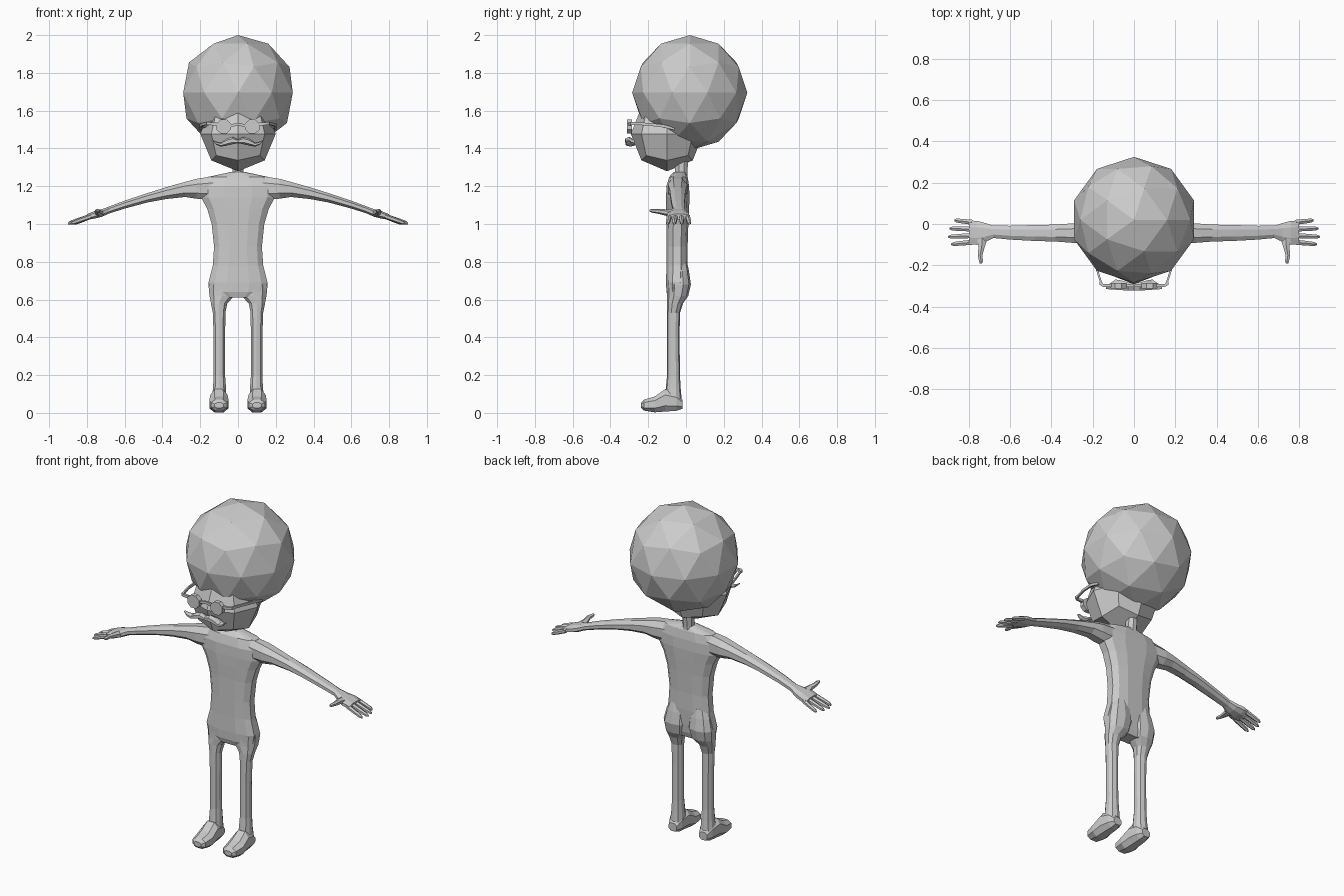
import bpy, bmesh, math
from mathutils import Vector

grey = bpy.data.materials.new("light_grey")
grey.diffuse_color = (0.6, 0.6, 0.6, 1)


def finish(bm, name, mirror=False):
    bmesh.ops.recalc_face_normals(bm, faces=bm.faces)
    me = bpy.data.meshes.new(name)
    bm.to_mesh(me)
    bm.free()
    me.materials.append(grey)
    ob = bpy.data.objects.new(name, me)
    bpy.context.collection.objects.link(ob)
    if mirror:
        ob.modifiers.new("Mirror", 'MIRROR').use_axis[0] = True
    return ob


def loft(name, axis, rows, n=8, p=2.0, mirror=False):
    """Rows are (position on axis, low/high of first cross axis, low/high of second)."""
    bm = bmesh.new()
    rings = []

    def put(t, a, b):
        return {'x': (t, a, b), 'y': (a, t, b), 'z': (a, b, t)}[axis]

    for t, a0, a1, b0, b1 in rows:
        ring = []
        for i in range(n):
            ang = 2 * math.pi * (i + 0.5) / n
            c, s = math.cos(ang), math.sin(ang)
            a = math.copysign(abs(c) ** (2 / p), c)
            b = math.copysign(abs(s) ** (2 / p), s)
            ring.append(bm.verts.new(put(t, (a0 + a1 + a * (a1 - a0)) / 2,
                                         (b0 + b1 + b * (b1 - b0)) / 2)))
        rings.append(ring)
    for r, q in zip(rings, rings[1:]):
        for i in range(n):
            j = (i + 1) % n
            bm.faces.new((r[i], r[j], q[j], q[i]))
    bm.faces.new(rings[0])
    bm.faces.new(rings[-1])
    return finish(bm, name, mirror)


# Round hair
bm = bmesh.new()
bmesh.ops.create_icosphere(bm, subdivisions=2, radius=0.305)
bmesh.ops.translate(bm, verts=bm.verts, vec=(0, 0.02, 1.695))
finish(bm, "round_hair")

# Head: a cube split once and pushed out to a ball
bm = bmesh.new()
bmesh.ops.create_cube(bm, size=2)
bmesh.ops.subdivide_edges(bm, edges=bm.edges, cuts=1, use_grid_fill=True)
for v in bm.verts:
    d = v.co.normalized()
    v.co = Vector((d.x * 0.2, -0.1 + d.y * 0.192, 1.477 + d.z * 0.198))
finish(bm, "head")

# Neck and torso
loft("neck", 'z', [(1.23, -.045, .045, -.08, .01), (1.275, -.032, .032, -.06, .01),
                   (1.34, -.03, .03, -.06, .015)])
loft("torso", 'z', [
    (0.61, -.10, .10, -.095, -.01), (0.64, -.15, .15, -.105, 0),
    (0.69, -.16, .16, -.107, .005), (0.78, -.137, .137, -.105, .01),
    (0.88, -.13, .13, -.105, .01), (1.0, -.143, .143, -.105, .014),
    (1.08, -.167, .167, -.107, .018), (1.14, -.20, .20, -.107, .02),
    (1.2, -.205, .205, -.105, .018), (1.25, -.16, .16, -.09, .01),
    (1.275, -.04, .04, -.065, -.005)], n=12, p=2.7)

# Arms with the palm
loft("arm", 'x', [
    (0.10, -.09, .005, 1.12, 1.263), (0.22, -.10, .012, 1.13, 1.243),
    (0.28, -.096, .008, 1.14, 1.226), (0.38, -.088, 0, 1.13, 1.197),
    (0.48, -.085, -.002, 1.112, 1.165), (0.60, -.078, -.006, 1.08, 1.125),
    (0.68, -.07, -.006, 1.055, 1.095), (0.72, -.09, .008, 1.037, 1.08),
    (0.76, -.105, .02, 1.027, 1.07), (0.80, -.10, .02, 1.022, 1.053)],
    n=8, p=2.2, mirror=True)

# Fingers: root y, tip y, tip x
for k, (y0, y1, tip) in enumerate([(.008, .018, .87), (-.024, -.022, .893),
                                   (-.056, -.062, .90), (-.088, -.098, .885)]):
    rows = []
    for f, r in ((0, .014), (.55, .013), (.88, .011), (1, .005)):
        x, y, z = .78 + (tip - .78) * f, y0 + (y1 - y0) * f, 1.04 - .037 * f
        rows.append((x, y - r, y + r, z - r, z + r))
    loft(f"finger_{k + 1}", 'x', rows, n=6, mirror=True)
loft("thumb", 'y', [(-.07, .705, .765, 1.035, 1.075), (-.11, .72, .755, 1.045, 1.078),
                    (-.15, .732, .758, 1.055, 1.08), (-.18, .73, .752, 1.06, 1.08),
                    (-.192, .735, .747, 1.065, 1.076)], n=6, mirror=True)

# Legs, with the buttock at the top
loft("leg", 'z', [
    (0.06, .058, .142, -.11, -.022), (0.13, .062, .134, -.107, -.028),
    (0.2, .067, .13, -.1, -.032), (0.4, .067, .13, -.1, -.034),
    (0.53, .065, .135, -.1, -.032), (0.58, .055, .145, -.1, -.015),
    (0.62, .015, .154, -.1, .012), (0.68, .003, .16, -.1, .026),
    (0.75, .01, .142, -.095, .016), (0.8, .03, .12, -.09, .005)],
    n=10, p=2.3, mirror=True)

# Feet
loft("foot", 'y', [
    (-.237, .075, .125, .025, .055), (-.222, .055, .145, .01, .072),
    (-.165, .046, .155, 0, .09), (-.11, .052, .15, .003, .13),
    (-.05, .057, .143, .008, .11), (-.018, .072, .128, .02, .07)],
    n=8, p=2.4, mirror=True)

# Glasses: lenses, bridge, hinge bars and side arms
loft("lens", 'y', [(-.312, .034, .118, 1.476, 1.556), (-.285, .034, .118, 1.476, 1.556)],
     mirror=True)
loft("glasses_bridge", 'x', [(-.045, -.306, -.29, 1.51, 1.53), (0, -.308, -.292, 1.518, 1.538),
                             (.045, -.306, -.29, 1.51, 1.53)], n=4, p=2)
loft("glasses_hinge", 'x', [(.11, -.307, -.287, 1.518, 1.54), (.15, -.307, -.287, 1.52, 1.542),
                            (.167, -.297, -.277, 1.522, 1.542)], n=4, mirror=True)
loft("glasses_arm", 'y', [(-.298, .146, .16, 1.522, 1.542), (-.27, .157, .171, 1.522, 1.542),
                          (-.2, .178, .192, 1.518, 1.538), (-.12, .193, .207, 1.508, 1.53),
                          (-.06, .19, .204, 1.494, 1.512)], n=4, mirror=True)

# Curled moustache
loft("moustache", 'x', [
    (0, -.325, -.28, 1.428, 1.448), (.03, -.325, -.28, 1.422, 1.462),
    (.06, -.324, -.27, 1.415, 1.452), (.09, -.322, -.265, 1.41, 1.432),
    (.115, -.32, -.285, 1.42, 1.436), (.135, -.315, -.3, 1.44, 1.447)],
    n=6, mirror=True)
